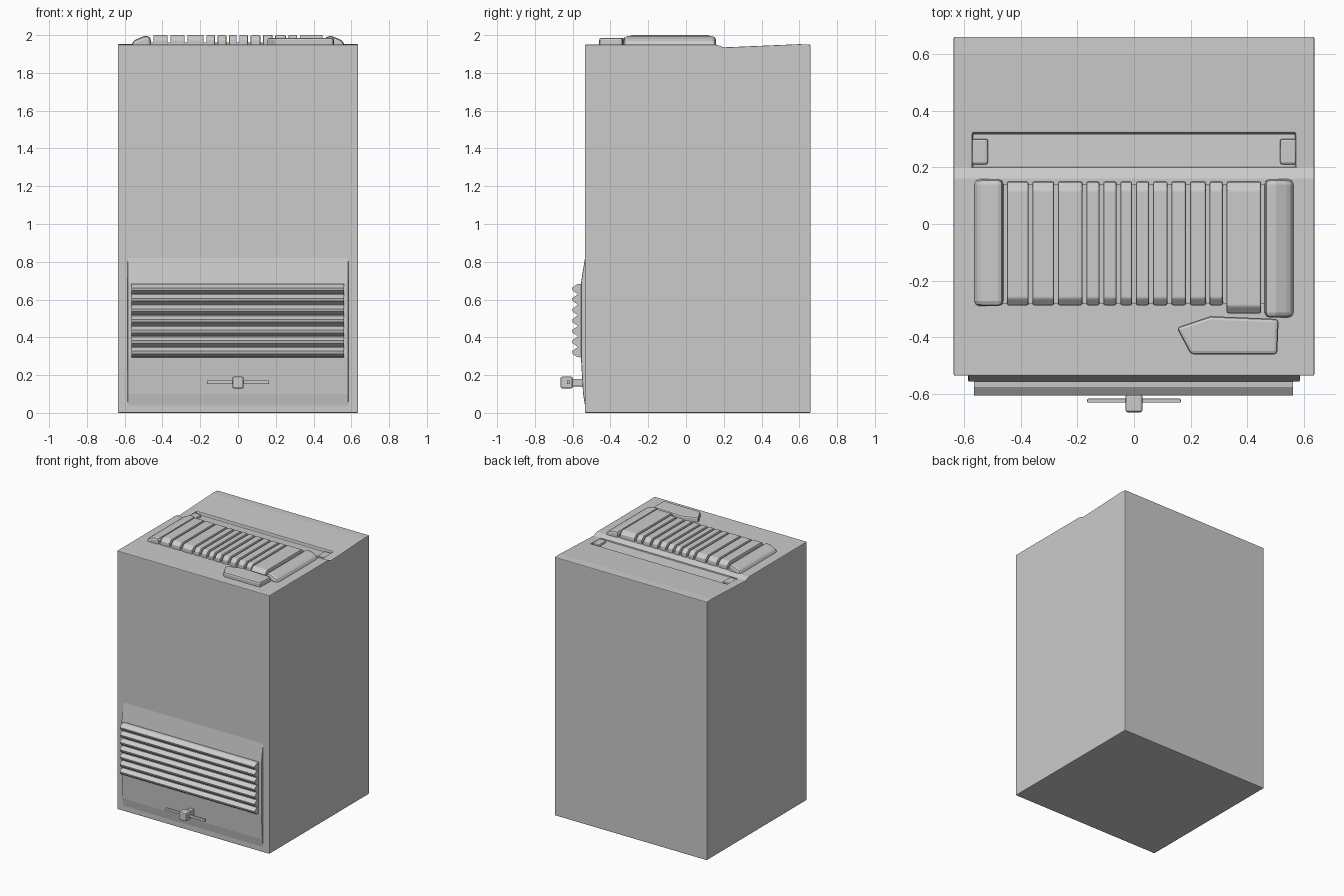
import bpy, bmesh
from mathutils import Vector

cube = bpy.data.objects.get("Cube")
if cube:
    bpy.data.objects.remove(cube, do_unlink=True)

grey = bpy.data.materials.new("cabinet grey")
grey.use_nodes = True
colour = (0.6, 0.6, 0.6, 1)
grey.diffuse_color = colour
grey.node_tree.nodes["Principled BSDF"].inputs["Base Color"].default_value = colour


def prism(name, profile, axis, lo, hi, bevel=0.0):
    """Extrude a 2D profile along an axis; the profile uses the other two axes in order."""
    bm = bmesh.new()

    def place(p, t):
        co = list(p)
        co.insert(axis, t)
        return bm.verts.new(Vector(co))

    face = bm.faces.new([place(p, lo) for p in profile])
    out = bmesh.ops.extrude_face_region(bm, geom=[face])
    shift = Vector((0, 0, 0))
    shift[axis] = hi - lo
    bmesh.ops.translate(bm, vec=shift, verts=[g for g in out["geom"] if isinstance(g, bmesh.types.BMVert)])
    bmesh.ops.recalc_face_normals(bm, faces=bm.faces)
    mesh = bpy.data.meshes.new(name)
    bm.to_mesh(mesh)
    bm.free()
    mesh.materials.append(grey)
    obj = bpy.data.objects.new(name, mesh)
    bpy.context.collection.objects.link(obj)
    if bevel:
        mod = obj.modifiers.new("soft edges", "BEVEL")
        mod.width, mod.segments, mod.limit_method = bevel, 2, "ANGLE"
    return obj


def box(name, x, y, z, bevel=0.0):
    rect = [(x[0], y[0]), (x[1], y[0]), (x[1], y[1]), (x[0], y[1])]
    return prism(name, rect, 2, z[0], z[1], bevel)


# Cabinet with a slightly sloping rear lid
body = prism("cabinet", [(-0.535, 0), (-0.535, 1.95), (0.16, 1.95), (0.2, 1.935),
                         (0.6, 1.952), (0.66, 1.95), (0.66, 0)], 0, -0.636, 0.636)

# Trough behind the top grille, with small end blocks
cutter = prism("trough_cutter", [(0.2, 1.925), (0.2, 2.0), (0.33, 2.0), (0.318, 1.918)], 0, -0.57, 0.57)
cutter.hide_render = True
cutter.hide_viewport = True
cut = body.modifiers.new("trough", "BOOLEAN")
cut.operation, cut.object, cut.solver = "DIFFERENCE", cutter, "EXACT"
soft = body.modifiers.new("soft edges", "BEVEL")
soft.width, soft.segments, soft.limit_method = 0.007, 2, "ANGLE"
for side, s in (("left", 1), ("right", -1)):
    xs = sorted((s * 0.515, s * 0.572))
    box(f"trough_block_{side}", xs, (0.21, 0.3), (1.9, 1.937), 0.008)

# Top grille: base, rounded ends and a row of slats
box("grille_base", (-0.5, 0.5), (-0.28, 0.14), (1.93, 1.962))
edges = [-0.455, -0.365, -0.275, -0.175, -0.115, -0.055, 0.0, 0.06, 0.125, 0.19, 0.26, 0.32, 0.455]
for i, (a, b) in enumerate(zip(edges, edges[1:])):
    front = -0.315 if i == len(edges) - 2 else -0.287
    prism(f"grille_slat_{i + 1}", [(front, 1.93), (front, 1.978), (front + 0.025, 2.0),
                                   (0.12, 2.0), (0.148, 1.978), (0.15, 1.93)],
          0, a + 0.007, b - 0.007, 0.006)
for side, s, front in (("left", 1, -0.33), ("right", -1, -0.29)):
    lo, hi = sorted((s * 0.46, s * 0.57))
    end = [(s * 0.46, 1.93), (s * 0.462, 1.994), (s * 0.5, 1.994), (s * 0.555, 1.972), (s * 0.57, 1.93)]
    prism(f"grille_end_{side}", end, 1, front, 0.158, 0.018)

# Pointed latch plate in front of the grille
prism("top_latch", [(0.15, -0.365), (0.2, -0.46), (0.505, -0.46), (0.51, -0.335),
                    (0.27, -0.325), (0.18, -0.355)], 2, 1.93, 1.985, 0.012)

# Front louvre panel: bulged backing and ridged slats
prism("louvre_backing", [(-0.53, 0.85), (-0.556, 0.69), (-0.556, 0.29),
                         (-0.545, 0.1), (-0.53, 0.01)], 0, -0.585, 0.585, 0.006)
count, bottom, top = 7, 0.293, 0.684
pitch = (top - bottom) / count
ridges = [(-0.54, bottom)]
for i in range(count):
    z = bottom + i * pitch
    for depth, part in ((0.575, 0.04), (0.6, 0.35), (0.604, 0.6), (0.575, 0.96)):
        ridges.append((-depth, z + part * pitch))
ridges.append((-0.54, top))
prism("louvre_slats", ridges, 0, -0.565, 0.56)

# Tap handle below the louvres
box("tap_stem", (-0.018, 0.018), (-0.63, -0.53), (0.14, 0.18), 0.004)
box("tap_hub", (-0.03, 0.03), (-0.664, -0.6), (0.13, 0.192), 0.008)
box("tap_crossbar", (-0.165, 0.165), (-0.63, -0.616), (0.152, 0.172), 0.003)
